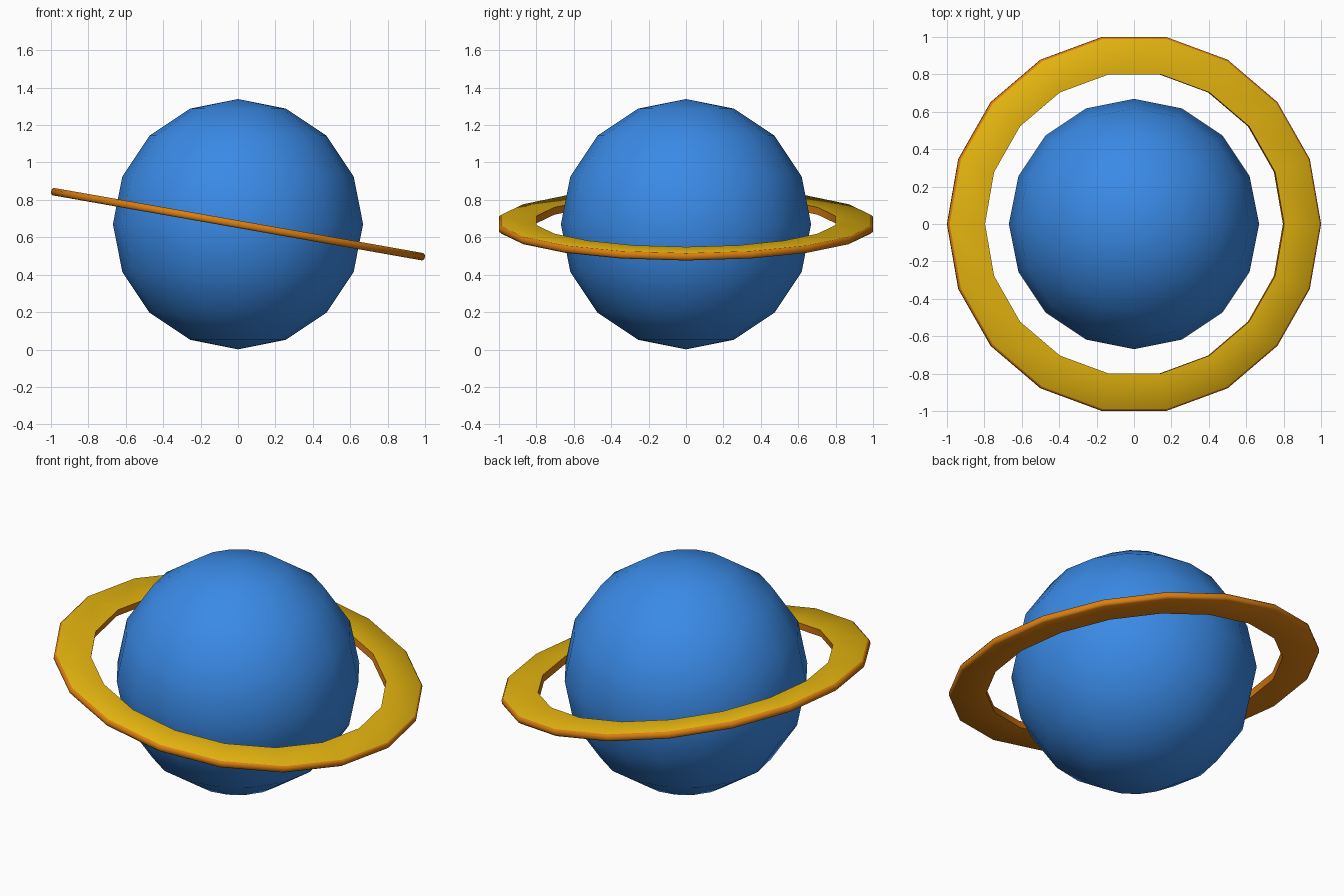
import bpy, bmesh, math
from mathutils import Matrix

if "Cube" in bpy.data.objects:
    bpy.data.objects.remove(bpy.data.objects["Cube"])

CENTRE = (0, 0, 0.67)


def material(name, colour):
    m = bpy.data.materials.new(name)
    m.diffuse_color = (*colour, 1)
    m.use_nodes = True
    m.node_tree.nodes["Principled BSDF"].inputs["Base Color"].default_value = m.diffuse_color
    return m


blue = material("planet blue", (0.042, 0.254, 0.79))
yellow = material("ring yellow", (0.78, 0.46, 0.005))
orange = material("ring orange", (0.71, 0.21, 0.005))

# Planet: low-poly ball
bpy.ops.mesh.primitive_uv_sphere_add(segments=16, ring_count=8, radius=0.669, location=CENTRE)
planet = bpy.context.object
planet.name = "planet"
planet.data.materials.append(blue)
bpy.ops.object.shade_smooth()

# Ring: 18-sided lathe of a flat profile with a chamfered outer edge
SIDES = 18
profile = [(0.812, -0.02), (1.004, -0.02), (1.014, -0.01),
           (1.014, 0.01), (1.004, 0.02), (0.812, 0.02)]
bm = bmesh.new()
loops = []
for i in range(SIDES):
    a = 2 * math.pi * i / SIDES
    loops.append([bm.verts.new((r * math.cos(a), r * math.sin(a), z)) for r, z in profile])
n = len(profile)
for i in range(SIDES):
    p, q = loops[i], loops[(i + 1) % SIDES]
    for j in range(n):
        k = (j + 1) % n
        bm.faces.new((p[j], q[j], q[k], p[k]))
bmesh.ops.recalc_face_normals(bm, faces=bm.faces)
# Yellow on top, orange on the rim and underside
for f in bm.faces:
    f.material_index = 0 if f.normal.z > 0.9 else 1
# Tilt down towards the right
bm.transform(Matrix.Rotation(math.radians(10), 4, 'Y'))
mesh = bpy.data.meshes.new("ring")
bm.to_mesh(mesh)
bm.free()
mesh.materials.append(yellow)
mesh.materials.append(orange)
ring = bpy.data.objects.new("ring", mesh)
ring.location = CENTRE
bpy.context.collection.objects.link(ring)
bpy.ops.object.select_all(action='DESELECT')
ring.select_set(True)
bpy.context.view_layer.objects.active = ring
bpy.ops.object.shade_smooth_by_angle(angle=math.radians(60))
